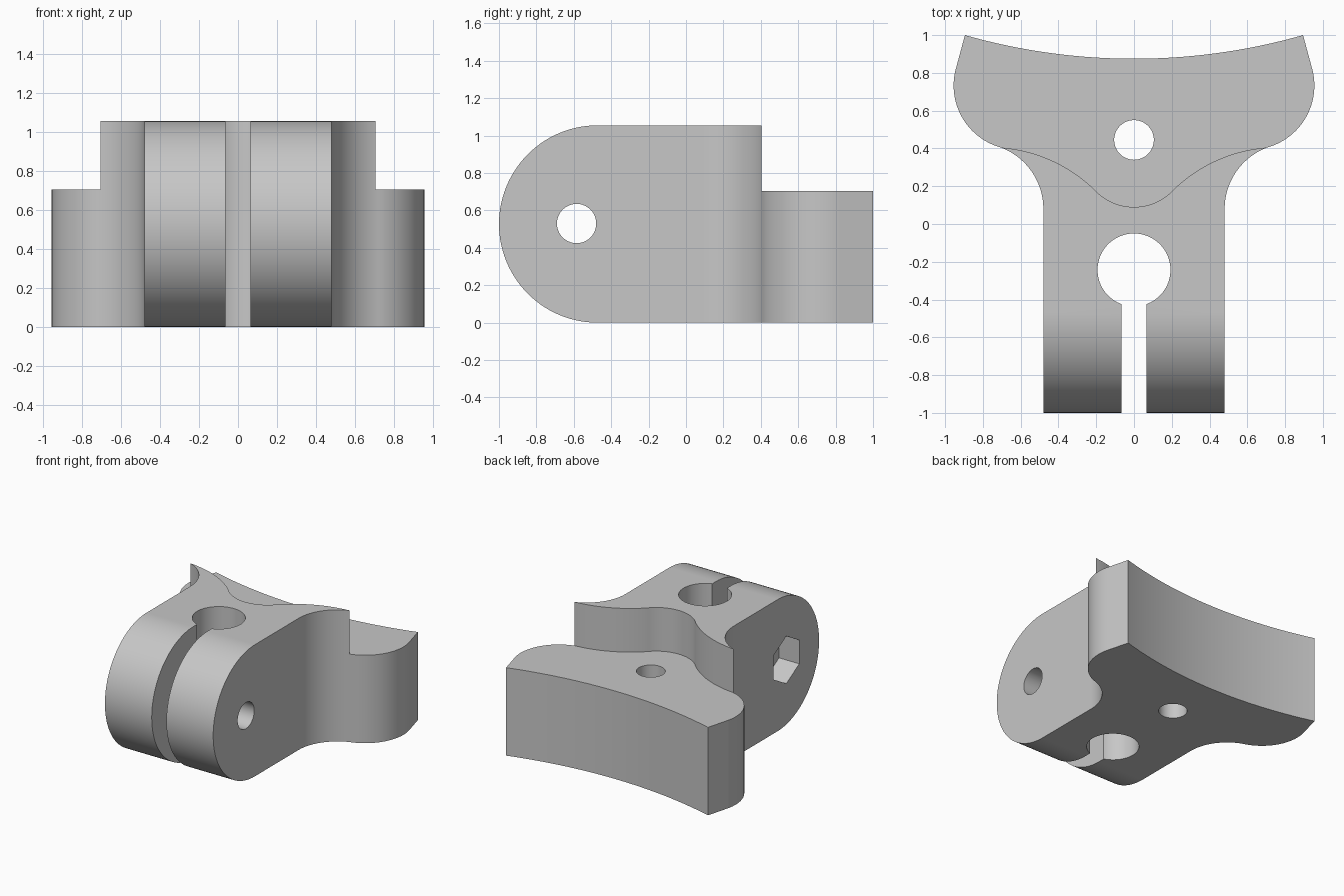
import bpy
import bmesh
from math import sin, cos, radians

old = bpy.data.objects.get("Cube")
if old:
    bpy.data.objects.remove(old, do_unlink=True)

grey = bpy.data.materials.new("plain grey")
grey.use_nodes = True
grey.diffuse_color = (0.57, 0.57, 0.57, 1)
grey.node_tree.nodes["Principled BSDF"].inputs["Base Color"].default_value = grey.diffuse_color

HEIGHT = 1.055
MID = HEIGHT / 2


def arc(cx, cy, r, start, end, steps=28):
    """Points along an arc, angles in degrees."""
    angles = [radians(start + (end - start) * i / steps) for i in range(steps + 1)]
    return [(cx + r * cos(a), cy + r * sin(a)) for a in angles]


def circle(cx, cy, r, sides=64, start=0):
    return arc(cx, cy, r, start, start + 360, sides)[:-1]


def mirrored(half):
    """Close a right-hand outline with its mirror image."""
    return half + [(-x, y) for x, y in reversed(half) if x > 1e-5]


def prism(name, points, low, high, axis="Z"):
    """Extrude an XY outline along Z, or a YZ outline along X."""
    def place(p, d):
        return (p[0], p[1], d) if axis == "Z" else (d, p[0], p[1])
    bm = bmesh.new()
    bottom = [bm.verts.new(place(p, low)) for p in points]
    top = [bm.verts.new(place(p, high)) for p in points]
    bm.faces.new(bottom)
    bm.faces.new(top)
    for i in range(len(points)):
        j = (i + 1) % len(points)
        bm.faces.new((bottom[i], bottom[j], top[j], top[i]))
    bmesh.ops.recalc_face_normals(bm, faces=bm.faces)
    mesh = bpy.data.meshes.new(name)
    bm.to_mesh(mesh)
    bm.free()
    mesh.materials.append(grey)
    obj = bpy.data.objects.new(name, mesh)
    bpy.context.collection.objects.link(obj)
    return obj


def combine(target, tool, operation="DIFFERENCE"):
    """Apply a boolean and discard the tool."""
    tool.hide_render = True
    mod = target.modifiers.new(tool.name, "BOOLEAN")
    mod.operation = operation
    mod.solver = "EXACT"
    mod.object = tool
    bpy.context.view_layer.objects.active = target
    bpy.ops.object.modifier_apply(modifier=mod.name)
    bpy.data.objects.remove(tool, do_unlink=True)


# Plan outline: straight arm, fillet, rounded shoulder, concave back
plan = [(0.48, -1.1)]
plan += arc(0.827, 0.08, 0.347, 180, 108)
plan += arc(0.615, 0.733, 0.34, -72, 15)[1:]
plan += arc(0, 4.142, 3.267, -74.1, -90)
clamp = prism("clamp_body", mirrored(plan), -0.2, 1.3)

# Side profile with the full-round nose
side = arc(MID - 1, MID, MID, 90, 270, 56) + [(1.2, 0), (1.2, HEIGHT)]
combine(clamp, prism("side_profile", side, -1.2, 1.2, "X"), "INTERSECT")

# Lowered back ledge with its flowing front wall
ledge = arc(0, 0.376, 0.286, -90, -45)
ledge += arc(0.764, -0.389, 0.796, 135, 93.2)[1:]
ledge += [(1.2, 0.406), (1.2, 1.2)]
combine(clamp, prism("ledge_cutter", mirrored(ledge), 0.705, 1.5))

# Clamping bore, slot and ledge hole
combine(clamp, prism("bore_cutter", circle(0, -0.243, 0.193), -0.3, 1.5))
slot = [(-0.065, -1.2), (0.065, -1.2), (0.065, -0.25), (-0.065, -0.25)]
combine(clamp, prism("slot_cutter", slot, -0.3, 1.5))
combine(clamp, prism("ledge_hole_cutter", circle(0, 0.445, 0.105), -0.3, 1.5))

# Cross bolt hole and hexagonal nut pocket
bolt = (-0.585, 0.53)
combine(clamp, prism("bolt_hole_cutter", circle(*bolt, 0.105), -1, 1, "X"))
combine(clamp, prism("nut_pocket_cutter", circle(*bolt, 0.19, 6, 90), -1, -0.3, "X"))

# Smooth the curves, keep the crisp edges
bpy.ops.object.select_all(action="DESELECT")
clamp.select_set(True)
bpy.context.view_layer.objects.active = clamp
bpy.ops.object.shade_smooth_by_angle(angle=radians(25))
weighted = clamp.modifiers.new("weighted_normals", "WEIGHTED_NORMAL")
weighted.keep_sharp = True
